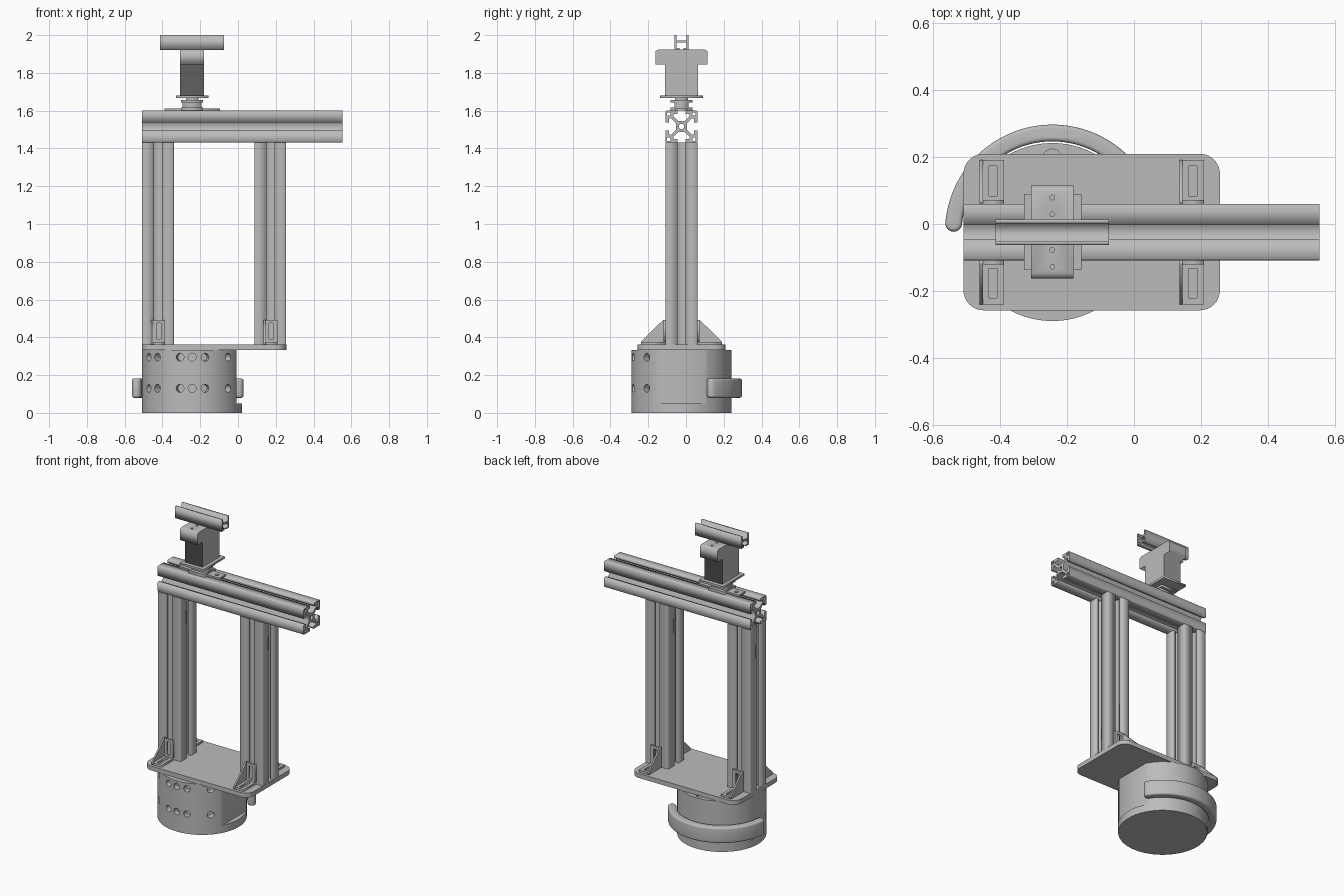
import bpy, bmesh
from math import sin, cos, radians, pi
from mathutils import Matrix, Vector

cube = bpy.data.objects.get("Cube")
if cube:
    bpy.data.objects.remove(cube, do_unlink=True)

metal = bpy.data.materials.new("grey_metal")
metal.use_nodes = True
metal.diffuse_color = (0.5, 0.5, 0.5, 1)
metal.node_tree.nodes["Principled BSDF"].inputs["Base Color"].default_value = (0.5, 0.5, 0.5, 1)

CX, CY = -0.243, -0.024      # axis of the drum
AXES = {                     # columns: where profile u, profile v and depth point
    "X": ((0, 1, 0), (0, 0, 1), (1, 0, 0)),
    "Y": ((1, 0, 0), (0, 0, 1), (0, -1, 0)),
    "Z": ((1, 0, 0), (0, 1, 0), (0, 0, 1)),
}


def finish(name, mesh, smooth=False):
    mesh.materials.clear()
    mesh.materials.append(metal)
    ob = bpy.data.objects.new(name, mesh)
    bpy.context.collection.objects.link(ob)
    if smooth:
        bpy.ops.object.select_all(action="DESELECT")
        ob.select_set(True)
        bpy.context.view_layer.objects.active = ob
        bpy.ops.object.shade_smooth_by_angle(angle=radians(35))
    return ob


def extrude(name, loops, axis, lo, hi, bevel=0, smooth=False):
    """Extrude closed outlines (first outer, rest holes) along an axis."""
    cu = bpy.data.curves.new(name, "CURVE")
    cu.dimensions, cu.fill_mode = "2D", "BOTH"
    cu.extrude = (hi - lo) / 2 - bevel
    cu.bevel_depth, cu.offset, cu.bevel_resolution = bevel, -bevel, 3
    for loop in loops:
        sp = cu.splines.new("POLY")
        sp.points.add(len(loop) - 1)
        for p, (u, v) in zip(sp.points, loop):
            p.co = (u, v, 0, 1)
        sp.use_cyclic_u = True
    tmp = bpy.data.objects.new(name + "_outline", cu)
    bpy.context.collection.objects.link(tmp)
    dg = bpy.context.evaluated_depsgraph_get()
    mesh = bpy.data.meshes.new_from_object(tmp.evaluated_get(dg))
    bpy.data.objects.remove(tmp, do_unlink=True)
    turn = Matrix(AXES[axis]).transposed()
    shift = turn.col[2] * ((lo + hi) / 2)
    if axis == "Y":
        shift = -shift
    mesh.transform(Matrix.Translation(shift) @ turn.to_4x4())
    bm = bmesh.new()
    bm.from_mesh(mesh)
    bmesh.ops.remove_doubles(bm, verts=bm.verts, dist=1e-5)
    bmesh.ops.recalc_face_normals(bm, faces=bm.faces)
    bm.to_mesh(mesh)
    bm.free()
    return finish(name, mesh, smooth)


def rect(u0, u1, v0, v1):
    return [(u0, v0), (u1, v0), (u1, v1), (u0, v1)]


def arc(u, v, r, a0, a1, n):
    steps = [radians(a0 + (a1 - a0) * i / n) for i in range(n + 1)]
    return [(u + r * cos(a), v + r * sin(a)) for a in steps]


def box(name, x0, x1, y0, y1, z0, z1):
    return extrude(name, [rect(x0, x1, y0, y1)], "Z", z0, z1)


def carve(ob, drills):
    """Cut round holes: each drill is (centre, direction, radius, length)."""
    bm = bmesh.new()
    for c, d, r, length in drills:
        m = Matrix.Translation(c) @ Vector(d).to_track_quat("Z", "Y").to_matrix().to_4x4()
        bmesh.ops.create_cone(bm, cap_ends=True, segments=24, radius1=r, radius2=r,
                              depth=length, matrix=m)
    mesh = bpy.data.meshes.new("drill")
    bm.to_mesh(mesh)
    bm.free()
    cutter = finish("drill", mesh)
    cutter.hide_render = True
    mod = ob.modifiers.new("holes", "BOOLEAN")
    mod.object, mod.operation, mod.solver = cutter, "DIFFERENCE", "EXACT"
    dg = bpy.context.evaluated_depsgraph_get()
    cut = bpy.data.meshes.new_from_object(ob.evaluated_get(dg))
    ob.modifiers.clear()
    ob.data = cut
    bpy.data.objects.remove(cutter, do_unlink=True)


def slotted(u, v):
    """Square T-slot rail section, drawn one quadrant at a time."""
    s = 0.168 / 40
    quad = [(7, 4), (11.5, 8.5), (11.5, 10), (15.5, 10), (15.5, 5), (20, 5), (20, 19), (19, 20)]
    quad += [(b, a) for a, b in quad[5::-1]]
    pocket = [(14, 14), (18, 14), (18, 18), (14, 18)]
    outer, holes = [], []
    for k in range(4):
        c, d = ((1, 0), (0, 1), (-1, 0), (0, -1))[k]
        spin = lambda pts: [(u + s * (c * a - d * b), v + s * (d * a + c * b)) for a, b in pts]
        outer += spin(quad)
        holes.append(spin(pocket))
    return [outer] + holes + [arc(u, v, s * 3.4, 0, 345, 23)]


# Drum with a flat side, bottom lip and radial holes
half = 27.5
drum = extrude("drum", [arc(CX, CY, 0.265, half, 360 - half, 80)], "Z", 0.05, 0.333)
drills = [((CX, CY + 0.217, 0.333), (0, 0, 1), 0.03, 0.04)]
for z in (0.13, 0.295):
    for a in (-60, -44, -14, 0, 15, 46):
        d = Vector((sin(radians(a)), -cos(radians(a)), 0))
        drills.append((Vector((CX, CY, z)) + d * 0.265, d, 0.021, 0.08))
carve(drum, drills)
bpy.context.view_layer.objects.active = drum
drum.select_set(True)
bpy.ops.object.shade_smooth_by_angle(angle=radians(30))
extrude("drum_bottom_lip", [arc(CX, CY, 0.265, 0, 356, 89)], "Z", 0, 0.05, smooth=True)

# Curved bumper wrapped around the back of the drum
a0, a1, mid = 33, 175, 0.295
end0 = (CX + mid * cos(radians(a0)), CY + mid * sin(radians(a0)))
end1 = (CX + mid * cos(radians(a1)), CY + mid * sin(radians(a1)))
outline = arc(CX, CY, 0.32, a0, a1, 48) + arc(*end1, 0.025, a1, a1 + 180, 10)[1:-1]
outline += arc(CX, CY, 0.27, a1, a0, 48) + arc(*end0, 0.025, a0 + 180, a0 + 360, 10)[1:-1]
extrude("back_bumper", [outline], "Z", 0.08, 0.182, bevel=0.012, smooth=True)

# Rounded deck plate
r, x0, x1, y0, y1 = 0.06, -0.508, 0.256, -0.257, 0.209
deck = arc(x1 - r, y1 - r, r, 0, 90, 10) + arc(x0 + r, y1 - r, r, 90, 180, 10)
deck += arc(x0 + r, y0 + r, r, 180, 270, 10) + arc(x1 - r, y0 + r, r, 270, 360, 10)
extrude("deck_plate", [deck], "Z", 0.333, 0.362, smooth=True)

# Slotted posts and crossbeam
for name, x in (("right_post", -0.424), ("left_post", 0.171)):
    extrude(name, slotted(x, CY), "Z", 0.362, 1.432)
extrude("crossbeam", slotted(CY, 1.516), "X", -0.508, 0.552)

# Angle brackets at the foot of each post, front and back
for post, x in (("right", -0.46), ("left", 0.135)):
    for end, s in (("front", -1), ("back", 1)):
        name = f"{post}_{end}_bracket"
        near, far = CY + s * 0.084, CY + s * 0.215
        wall = near + s * 0.012
        xa, xb = x + 0.01, x + 0.073
        slot = (x + 0.028, x + 0.052)
        extrude(name + "_gusset", [[(near, 0.362), (far, 0.362), (far, 0.377),
                                    (wall, 0.493), (near, 0.493)]], "X", x, xa)
        extrude(name + "_foot", [rect(xa, xb, *sorted((near, far))),
                                 rect(*slot, *sorted((wall + s * 0.012, far - s * 0.018)))],
                "Z", 0.362, 0.376)
        extrude(name + "_upright", [rect(xa, xb, 0.376, 0.493), rect(*slot, 0.39, 0.475)],
                "Y", *sorted((near, wall)))

# Carriage on the crossbeam
strap = box("carriage_strap", -0.39, -0.095, CY - 0.033, CY + 0.033, 1.6, 1.611)
carve(strap, [((x, CY, 1.605), (0, 0, 1), 0.012, 0.04) for x in (-0.35, -0.135)])
box("carriage_base", -0.302, -0.186, CY - 0.058, CY + 0.058, 1.6, 1.618)
box("carriage_web", -0.295, -0.192, CY - 0.037, CY + 0.037, 1.618, 1.642)
box("carriage_top", -0.302, -0.186, CY - 0.058, CY + 0.058, 1.642, 1.656)
box("carriage_neck", -0.275, -0.208, CY - 0.035, CY + 0.035, 1.656, 1.668)
box("flange_plate", -0.328, -0.157, CY - 0.113, CY + 0.113, 1.668, 1.681)

# T-shaped head block with screw holes on top
w, t = 0.087, 0.138
tee = [(CY - w, 1.681), (CY + w, 1.681), (CY + w, 1.845), (CY + t, 1.845), (CY + t, 1.915),
       (CY + t - 0.015, 1.924), (CY - t + 0.015, 1.924), (CY - t, 1.915), (CY - t, 1.845),
       (CY - w, 1.845)]
head = extrude("head_block", [tee], "X", -0.307, -0.18)
carve(head, [((CX, CY + y, 1.924), (0, 0, 1), 0.007, 0.05) for y in (-0.103, -0.053, 0.053, 0.103)])

# Top channel rail, open above with lips below
h, wall = 0.038, 0.012
right = [(0.01, 1.922), (h, 1.922), (h, 2.0), (h - wall, 2.0), (h - wall, 1.972)]
left = [(-u, v) for u, v in right[::-1]]
inner = [(-0.01, 1.932), (-h + wall, 1.932), (-h + wall, 1.96),
         (h - wall, 1.96), (h - wall, 1.932), (0.01, 1.932)]
extrude("top_channel", [[(CY + u, v) for u, v in right + left + inner]], "X", -0.412, -0.074)
